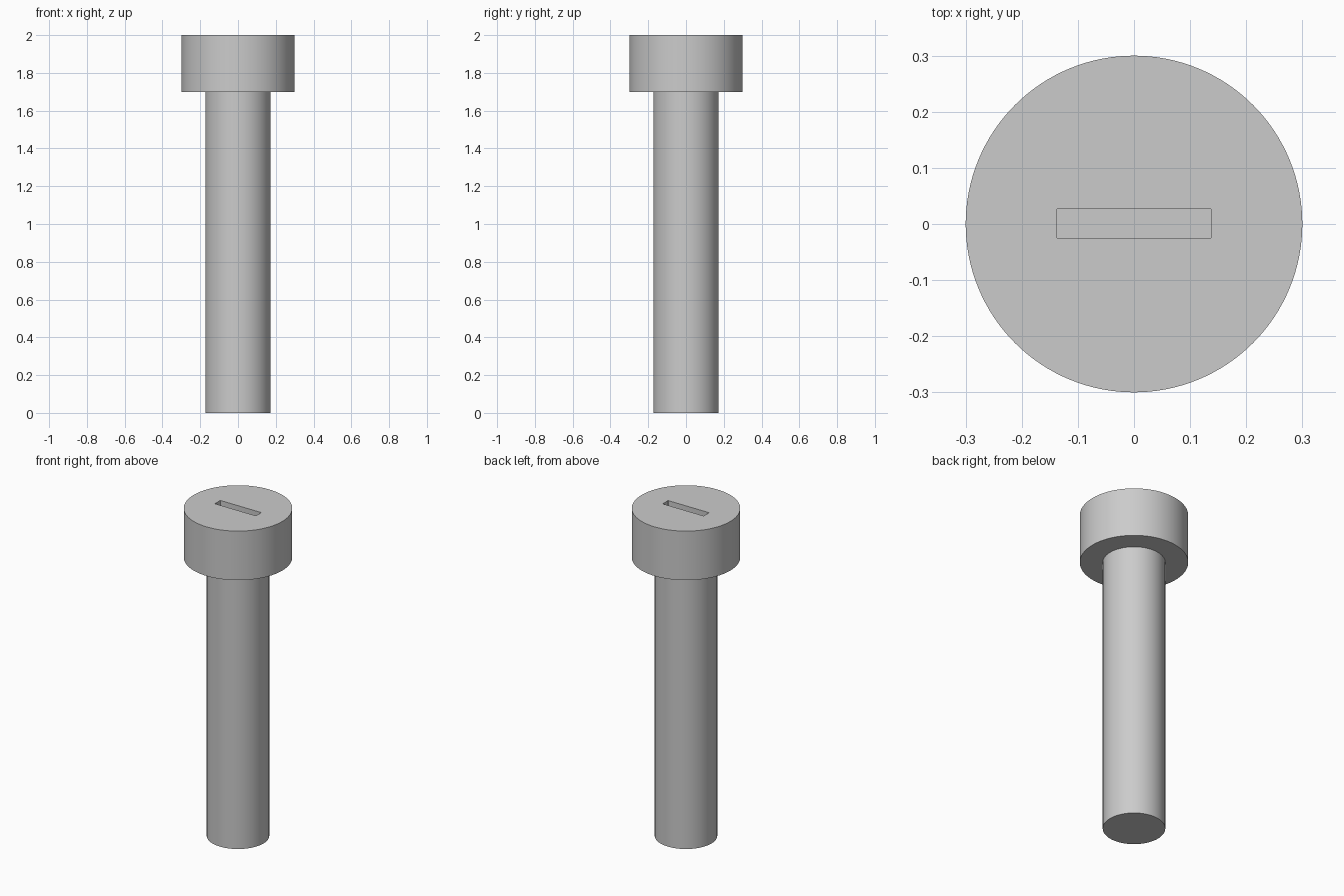
import bpy
import bmesh
import math
from mathutils import Matrix

if "Cube" in bpy.data.objects:
    bpy.data.objects.remove(bpy.data.objects["Cube"], do_unlink=True)

SEGMENTS = 128
SHANK_R, HEAD_R = 0.173, 0.3
HEAD_Z, TOP_Z = 1.7, 2.0
SLOT_LENGTH, SLOT_WIDTH, SLOT_DEPTH = 0.277, 0.052, 0.12


def make_object(name, bm, material):
    bmesh.ops.recalc_face_normals(bm, faces=bm.faces)
    mesh = bpy.data.meshes.new(name)
    bm.to_mesh(mesh)
    bm.free()
    mesh.materials.append(material)
    obj = bpy.data.objects.new(name, mesh)
    bpy.context.collection.objects.link(obj)
    return obj


# Plain grey metal
steel = bpy.data.materials.new("grey_steel")
steel.use_nodes = True
colour = (0.6, 0.6, 0.6, 1)
steel.diffuse_color = colour
steel.node_tree.nodes["Principled BSDF"].inputs["Base Color"].default_value = colour

# Shank and head as one turned solid: rings joined by walls, capped at both ends
bm = bmesh.new()
profile = [(SHANK_R, 0), (SHANK_R, HEAD_Z), (HEAD_R, HEAD_Z), (HEAD_R, TOP_Z)]
rings = []
for radius, z in profile:
    place = Matrix.Translation((0, 0, z))
    rings.append(bmesh.ops.create_circle(bm, segments=SEGMENTS, radius=radius, matrix=place)["verts"])
for lower, upper in zip(rings, rings[1:]):
    for i in range(SEGMENTS):
        j = (i + 1) % SEGMENTS
        bm.faces.new((lower[i], lower[j], upper[j], upper[i]))
bm.faces.new(rings[0])
bm.faces.new(rings[-1])
screw = make_object("screw_body", bm, steel)

# Slot cutter with slightly rounded vertical corners
bm = bmesh.new()
size = Matrix.Diagonal((SLOT_LENGTH, SLOT_WIDTH, 2 * SLOT_DEPTH, 1))
bmesh.ops.create_cube(bm, size=1, matrix=Matrix.Translation((0, 0.001, TOP_Z)) @ size)
upright = [e for e in bm.edges if abs(e.verts[0].co.z - e.verts[1].co.z) > SLOT_DEPTH]
bmesh.ops.bevel(bm, geom=upright, offset=0.003, segments=3, profile=0.5, affect='EDGES')
cutter = make_object("slot_cutter", bm, steel)
cutter.hide_render = True

# Cut the slot into the head
cut = screw.modifiers.new("slot", 'BOOLEAN')
cut.operation = 'DIFFERENCE'
cut.solver = 'EXACT'
cut.object = cutter
bpy.ops.object.select_all(action='DESELECT')
screw.select_set(True)
bpy.context.view_layer.objects.active = screw
bpy.ops.object.modifier_apply(modifier=cut.name)
bpy.data.objects.remove(cutter, do_unlink=True)

# Smooth walls, sharp rims
bpy.ops.object.shade_smooth_by_angle(angle=math.radians(30))
